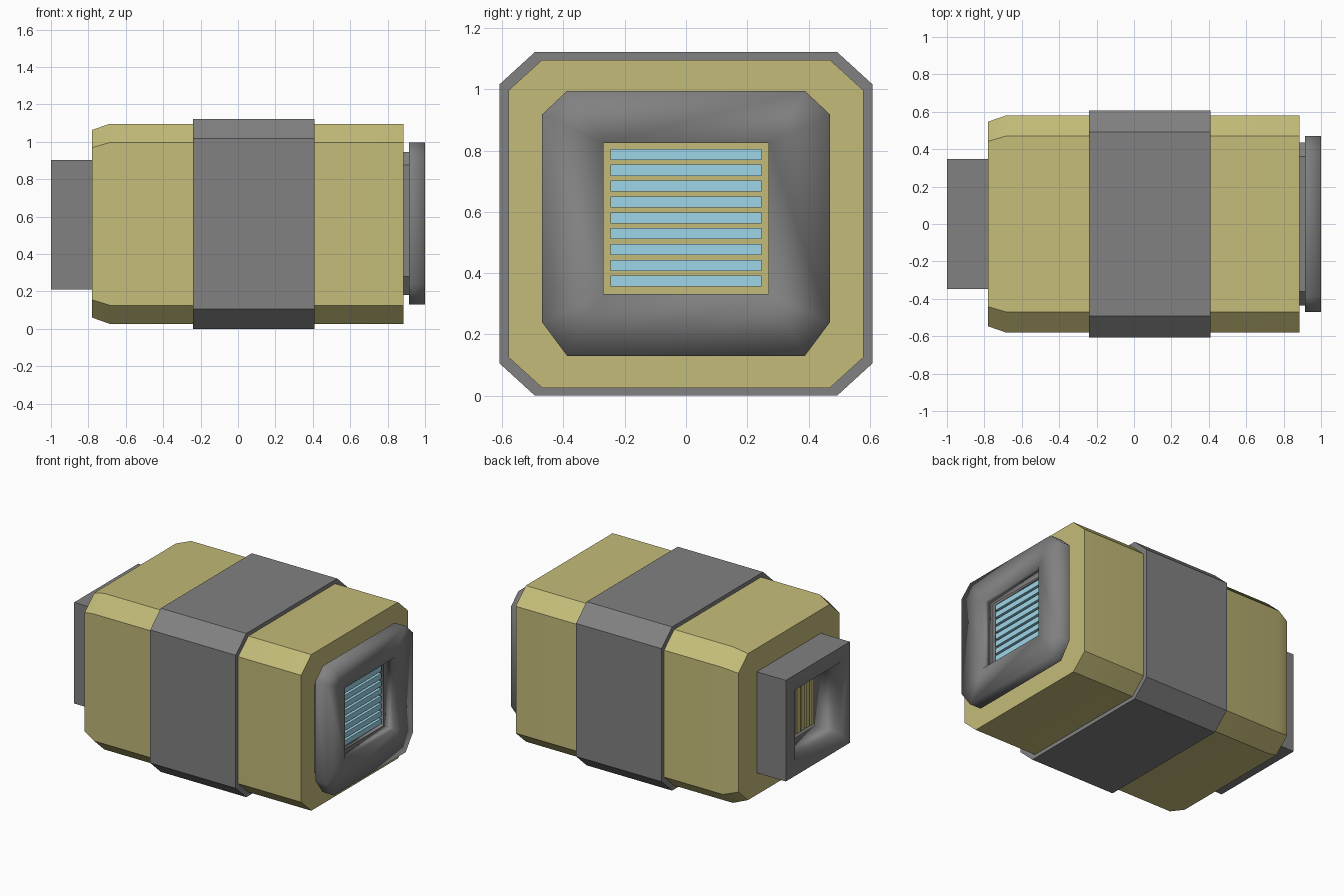
import bpy, bmesh

if "Cube" in bpy.data.objects:
    bpy.data.objects.remove(bpy.data.objects["Cube"])


def material(name, rgb):
    m = bpy.data.materials.new(name)
    m.diffuse_color = (*rgb, 1)
    m.use_nodes = True
    m.node_tree.nodes["Principled BSDF"].inputs["Base Color"].default_value = m.diffuse_color
    return m


TAN = material("tan_paint", (0.55, 0.50, 0.19))
BLUE = material("blue_slats", (0.34, 0.67, 0.80))
DARK = material("dark_metal", (0.22, 0.22, 0.22))


def corners(hy, z0, z1, cy=0, cz=0, cz_low=None):
    """Rectangle in the y-z plane as four corners, each one or two points."""
    lo = cz if cz_low is None else cz_low
    if not cy:
        return [[(-hy, z0)], [(hy, z0)], [(hy, z1)], [(-hy, z1)]]
    return [[(-hy, z0 + lo), (-hy + cy, z0)], [(hy - cy, z0), (hy, z0 + lo)],
            [(hy, z1 - cz), (hy - cy, z1)], [(-hy + cy, z1), (-hy, z1 - cz)]]


def finish(bm, name, mat):
    bmesh.ops.recalc_face_normals(bm, faces=bm.faces[:])
    me = bpy.data.meshes.new(name)
    bm.to_mesh(me)
    bm.free()
    ob = bpy.data.objects.new(name, me)
    bpy.context.collection.objects.link(ob)
    if mat:
        me.materials.append(mat)
    return ob


def loft(name, sections, mat=None):
    """Solid through (x, corners) sections along x."""
    bm = bmesh.new()
    rings = [[bm.verts.new((x, y, z)) for c in cs for y, z in c] for x, cs in sections]
    for a, b in zip(rings, rings[1:]):
        for i in range(len(a)):
            j = (i + 1) % len(a)
            bm.faces.new((a[i], a[j], b[j], b[i]))
    bm.faces.new(rings[0])
    bm.faces.new(rings[-1])
    return finish(bm, name, mat)


def frame(name, x0, x1, outer, inner, mat=None, soft_front=False):
    """Block with a rectangular opening running through it along x."""
    bm = bmesh.new()
    outs = [[[bm.verts.new((x, y, z)) for y, z in c] for c in outer] for x in (x0, x1)]
    ins = [[bm.verts.new((x, *c[0])) for c in inner] for x in (x0, x1)]
    for o, n in zip(outs, ins):
        for i in range(4):
            j = (i + 1) % 4
            bm.faces.new((o[i][-1], o[j][0], n[j], n[i]))
            if len(o[i]) == 2:
                bm.faces.new((o[i][0], o[i][1], n[i]))
    a, b = [sum(o, []) for o in outs]
    for p, q in ((a, b), ins):
        for i in range(len(p)):
            j = (i + 1) % len(p)
            bm.faces.new((p[i], p[j], q[j], q[i]))
    # soft inner rim, crisp outer edges (only the back ones if soft_front)
    rim = set(a if soft_front else a + b)
    for f in bm.faces:
        f.smooth = True
    for e in bm.edges:
        e.smooth = not all(v in rim for v in e.verts)
    return finish(bm, name, mat)


def box(name, x0, x1, y0, y1, z0, z1, mat=None):
    bm = bmesh.new()
    bmesh.ops.create_cube(bm, size=1)
    for v in bm.verts:
        v.co = (x1 if v.co.x > 0 else x0, y1 if v.co.y > 0 else y0, z1 if v.co.z > 0 else z0)
    return finish(bm, name, mat)


# Main body, tapered at the back end
full = corners(0.58, 0.026, 1.096, 0.11, 0.10)
body = loft("body", [(-0.78, corners(0.547, 0.06, 1.064, 0.105, 0.095)),
                     (-0.685, full), (0.885, full)], TAN)
bpy.context.view_layer.objects.active = body
body.select_set(True)
bpy.ops.object.shade_smooth_by_angle()

# Raised middle band
band = corners(0.608, 0, 1.122, 0.115, 0.105)
loft("middle_band", [(-0.24, band), (0.408, band)], DARK)

# Front vent surround: recessed neck and chamfered ring
hole = corners(0.27, 0.332, 0.825)
frame("vent_neck", 0.88, 0.915, corners(0.435, 0.18, 0.945, 0.075, 0.07, 0.10), hole, DARK)
frame("vent_ring", 0.915, 1.0, corners(0.47, 0.13, 0.995, 0.082, 0.077, 0.11), hole, DARK,
      soft_front=True)

# Horizontal blue slats
for i in range(9):
    z = 0.374 + i * 0.0517
    box(f"front_slat_{i + 1}", 0.88, 0.915, -0.246, 0.246, z - 0.018, z + 0.018, BLUE)

# Back socket with its grille plate and vertical slats
frame("back_socket", -1.0, -0.775, corners(0.347, 0.21, 0.903), corners(0.245, 0.313, 0.80), DARK)
box("grille_plate", -0.80, -0.77, -0.245, 0.245, 0.313, 0.80)
for i in range(9):
    y = (i - 4) * 0.05
    box(f"back_slat_{i + 1}", -0.82, -0.80, y - 0.018, y + 0.018, 0.343, 0.77, TAN)
